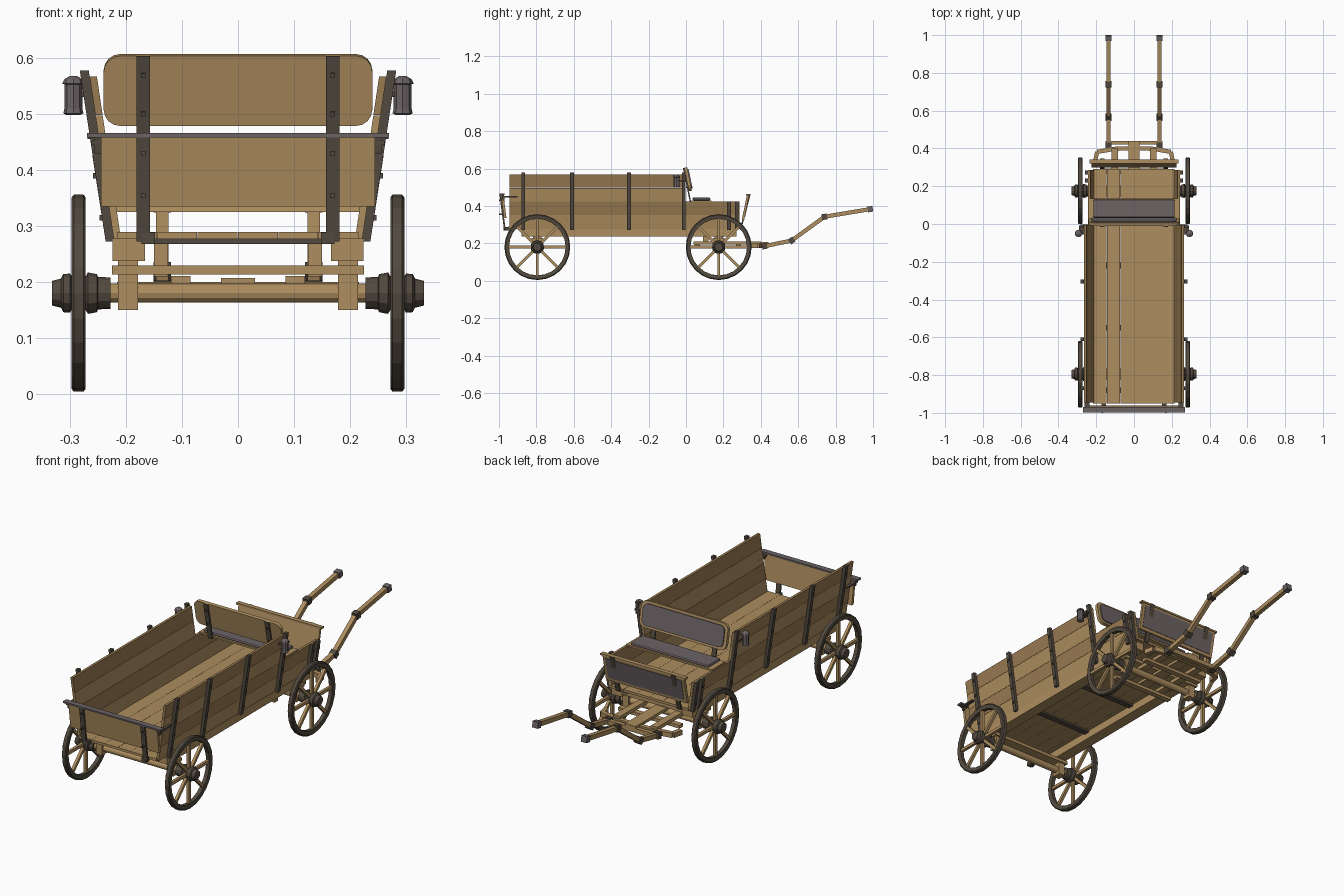
import bpy, bmesh
from math import sin, cos, pi, atan2
from mathutils import Vector, Matrix

if "Cube" in bpy.data.objects:
    bpy.data.objects.remove(bpy.data.objects["Cube"])

def material(name, r, g, b):
    m = bpy.data.materials.new(name)
    m.diffuse_color = (r, g, b, 1)
    m.use_nodes = True
    m.node_tree.nodes["Principled BSDF"].inputs["Base Color"].default_value = m.diffuse_color
    return m

WOOD = material("wood", 0.42, 0.27, 0.115)
DARK = material("dark_wood", 0.32, 0.20, 0.085)
IRON = material("iron", 0.085, 0.068, 0.05)
GREY = material("grey_leather", 0.15, 0.125, 0.13)

def finish(name, bm, mat):
    bmesh.ops.recalc_face_normals(bm, faces=bm.faces[:])
    me = bpy.data.meshes.new(name)
    bm.to_mesh(me)
    bm.free()
    me.materials.append(mat)
    ob = bpy.data.objects.new(name, me)
    bpy.context.collection.objects.link(ob)
    return ob

def box(name, x0, x1, y0, y1, z0, z1, mat=WOOD):
    return prism(name, [(x0, z0), (x1, z0), (x1, z1), (x0, z1)], 'y', y0, y1, mat)

# extrude a 2D outline along x (outline in y,z) or along y (outline in x,z)
def prism(name, poly, axis, lo, hi, mat=WOOD):
    bm = bmesh.new()
    at = (lambda p, t: (t, p[0], p[1])) if axis == 'x' else (lambda p, t: (p[0], t, p[1]))
    a = [bm.verts.new(at(p, lo)) for p in poly]
    b = [bm.verts.new(at(p, hi)) for p in poly]
    bm.faces.new(a)
    bm.faces.new(b)
    for i in range(len(a)):
        j = (i + 1) % len(a)
        bm.faces.new((a[i], a[j], b[j], b[i]))
    return finish(name, bm, mat)

# straight bar of section w x h between two points
def beam(name, p, q, w, h, mat=WOOD):
    p, q = Vector(p), Vector(q)
    d = q - p
    bm = bmesh.new()
    bmesh.ops.create_cube(bm, size=1)
    bmesh.ops.scale(bm, vec=(w, h, d.length), verts=bm.verts[:])
    z = d.normalized()
    x = Vector((1, 0, 0)) if abs(z.x) < 0.9 else Vector((0, 1, 0))
    x = (x - z * x.dot(z)).normalized()
    m = Matrix((x, z.cross(x), z)).transposed().to_4x4()
    m.translation = (p + q) / 2
    bm.transform(m)
    return finish(name, bm, mat)

# revolve (offset, radius) profile around an axis through c; closed = ring
def lathe(name, prof, c, axis, n, mat, closed=False):
    bm = bmesh.new()
    rings = []
    for t, r in prof:
        ring = []
        for i in range(n):
            u, v = r * cos(2 * pi * i / n), r * sin(2 * pi * i / n)
            o = (t, u, v) if axis == 'x' else (u, v, t)
            ring.append(bm.verts.new(Vector(c) + Vector(o)))
        rings.append(ring)
    for k in range(len(rings) if closed else len(rings) - 1):
        a, b = rings[k], rings[(k + 1) % len(rings)]
        for i in range(n):
            j = (i + 1) % n
            bm.faces.new((a[i], a[j], b[j], b[i]))
    if not closed:
        bm.faces.new(rings[0])
        bm.faces.new(rings[-1])
    return finish(name, bm, mat)

AXLES = (-0.795, 0.175)
ZC = 0.18

# wheels and axles
for y in AXLES:
    lathe("axle", [(-0.25, 0.017), (0.25, 0.017)], (0, y, ZC), 'x', 12, WOOD)
    for s in (-1, 1):
        rim = [(.272, .171), (.276, .176), (.293, .176), (.297, .171), (.294, .151), (.275, .151)]
        lathe("wheel_rim", [(s * t, r) for t, r in rim], (0, y, ZC), 'x', 24, IRON, True)
        hub = [(.228, .028), (.25, .029), (.252, .034), (.268, .037), (.272, .03), (.297, .03),
               (.3, .035), (.312, .034), (.316, .026), (.332, .022)]
        lathe("wheel_hub", [(s * t, r) for t, r in hub], (0, y, ZC), 'x', 12, IRON)
        for k in range(8):
            a = k * pi / 4
            d = Vector((0, cos(a), sin(a)))
            c = Vector((s * 0.285, y, ZC))
            beam("wheel_spoke", c + d * 0.025, c + d * 0.155, 0.014, 0.015)

# floor planks, cross battens and side rails
for i in range(6):
    x = -0.216 + i * 0.072
    box("floor_plank", x, x + 0.0712, -0.95, 0.29, 0.277, 0.289)
for y in (-0.88, -0.55, -0.22, 0.1):
    box("floor_batten", -0.17, 0.17, y - 0.015, y + 0.015, 0.268, 0.278, IRON)
for s in (-1, 1):
    box("side_rail", s * 0.166, s * 0.224, -0.88, 0.27, 0.237, 0.277)

def wall_x(z):  # outer face of the flared side
    return 0.221 + (z - 0.27) * 0.148

# flared side walls with stakes, bolts, lanterns and latches
for s in (-1, 1):
    for i, (z0, z1) in enumerate(((.277, .352), (.352, .424), (.424, .498), (.498, .568))):
        a, b = wall_x(z0), wall_x(z1 - .001)
        poly = [(s * (a - .013), z0), (s * a, z0), (s * b, z1 - .001), (s * (b - .013), z1 - .001)]
        prism("side_plank", poly, 'y', -0.945, 0.285 if i < 2 else -0.005, DARK if i % 2 else WOOD)
    for y, top in ((-.87, .578), (-.61, .578), (-.305, .578), (-.012, .578), (.23, .425), (.272, .425)):
        a, b = wall_x(.272), wall_x(top)
        poly = [(s * a, .272), (s * (a + .015), .272), (s * (b + .016), top), (s * b, top)]
        prism("side_stake", poly, 'y', y - .01, y + .01, IRON)
        for z in (.315, .39, .46, .535):
            if z < top:
                x = wall_x(z) + .015
                box("stake_bolt", s * (x - .002), s * (x + .005), y - .005, y + .005, z - .005, z + .005, IRON)
    lx = s * 0.294
    lathe("lantern", [(.498, .012), (.501, .018), (.51, .016), (.553, .016), (.554, .02), (.562, .016), (.568, .006)],
          (lx, -.05, 0), 'z', 8, GREY)
    box("lantern_bracket", s * .262, s * .29, -.055, -.008, .53, .54, IRON)
    box("tailgate_latch", s * .235, s * .262, -.985, -.9, .445, .453, IRON)
    beam("tailgate_latch_pin", (s * .25, -.975, .43), (s * .25, -.98, .465), .012, .012, IRON)

# slanted boards: lower edge (y0,z0), upper edge (y1,z1), thickness t along y
def slab(name, y0, z0, y1, z1, t, xa, xb, mat=WOOD):
    return prism(name, [(y0, z0), (y1, z1), (y1 + t, z1), (y0 + t, z0)], 'x', xa, xb, mat)

# tailgate
slab("tailgate", -.974, .335, -.99, .462, .014, -.245, .245)
box("tailgate_top_bar", -.27, .27, -.998, -.97, .458, .466, GREY)
for s in (-1, 1):
    slab("tailgate_strap", -.973, .272, -.998, .464, .009, s * .157, s * .181, IRON)
    box("tailgate_hinge", s * .148, s * .172, -.975, -.945, .268, .288, IRON)
    for z in (.355, .43):
        box("tailgate_bolt", s * .165, s * .173, -1.0, -.98, z - .004, z + .004, IRON)

# front dashboard
slab("dashboard", .298, .325, .326, .46, .013, -.225, .225)
slab("dashboard_panel", .313, .34, .336, .445, .003, -.21, .21, GREY)
box("dashboard_top_rail", -.235, .235, .32, .342, .456, .465)
for s in (-1, 1):
    slab("dashboard_strap", .288, .275, .338, .464, .008, s * .157, s * .181, IRON)

# seat board, cushion and rounded tilted backrest
box("seat_board", -.238, .238, .03, .135, .422, .43)
cushion = box("seat_cushion", -.215, .215, .035, .13, .43, .445, GREY)
bev = cushion.modifiers.new("bevel", 'BEVEL')
bev.width, bev.segments = .006, 2

def rounded(w, h, r):
    pts = []
    for cx, cz, a0 in ((w - r, h - r, 0), (r - w, h - r, 90), (r - w, r - h, 180), (w - r, r - h, 270)):
        for k in range(5):
            a = (a0 + k * 22.5) * pi / 180
            pts.append((cx + r * cos(a), cz + r * sin(a)))
    return pts

back = [prism("seat_back", rounded(.24, .064, .03), 'y', -.009, .007, WOOD),
        prism("seat_back_pad", rounded(.225, .052, .025), 'y', .007, .013, GREY)]
for s in (-1, 1):
    back.append(box("seat_back_strap", s * .157, s * .181, -.016, -.009, -.125, .064, IRON))
    for z in (.03, -.04):
        back.append(box("seat_back_bolt", s * .165, s * .173, -.021, -.015, z - .004, z + .004, IRON))
for ob in back:
    ob.location = (0, .012, .543)
    ob.rotation_euler.x = 0.2

# running gear under each axle
for y in AXLES:
    box("bolster", -.225, .225, y - .03, y + .03, .213, .229)
    for s in (-1, 1):
        box("axle_hanger", s * .179, s * .214, y - .022, y + .022, .15, .238)
for s in (-1, 1):
    box("gear_bar", s * .085, s * .12, .04, .40, .193, .211)
    box("gear_post", s * .125, s * .15, .09, .12, .21, .275)
for y in (.06, .28):
    box("gear_cross_bar", -.17, .17, y - .014, y + .014, .178, .194)
box("gear_tongue", -.03, .03, .04, .44, .193, .207)

# curved splinter bar
pts = [(-.205, .335), (-.195, .382), (-.1, .398), (0, .402), (.1, .398), (.195, .382), (.205, .335)]
for (xa, ya), (xb, yb) in zip(pts, pts[1:]):
    beam("splinter_bar", (xa, ya, .188), (xb, yb, .188), .022, .024)
box("shaft_cross_bar", -.15, .15, .42, .44, .175, .197)

# draft shafts with iron joints
path = [(.42, .185), (.565, .215), (.74, .342), (.985, .383)]
for s in (-1, 1):
    x = s * .135
    for (ya, za), (yb, zb) in zip(path, path[1:]):
        beam("shaft", (x, ya, za), (x, yb, zb), .022, .022)
    for i, (y, z) in enumerate(path):
        k = min(i, 2)
        d = Vector((0, path[k + 1][0] - path[k][0], path[k + 1][1] - path[k][1])).normalized() * .014
        c = Vector((x, y, z))
        beam("shaft_joint", c - d, c + d, .031, .031, IRON if i < 3 else GREY)
